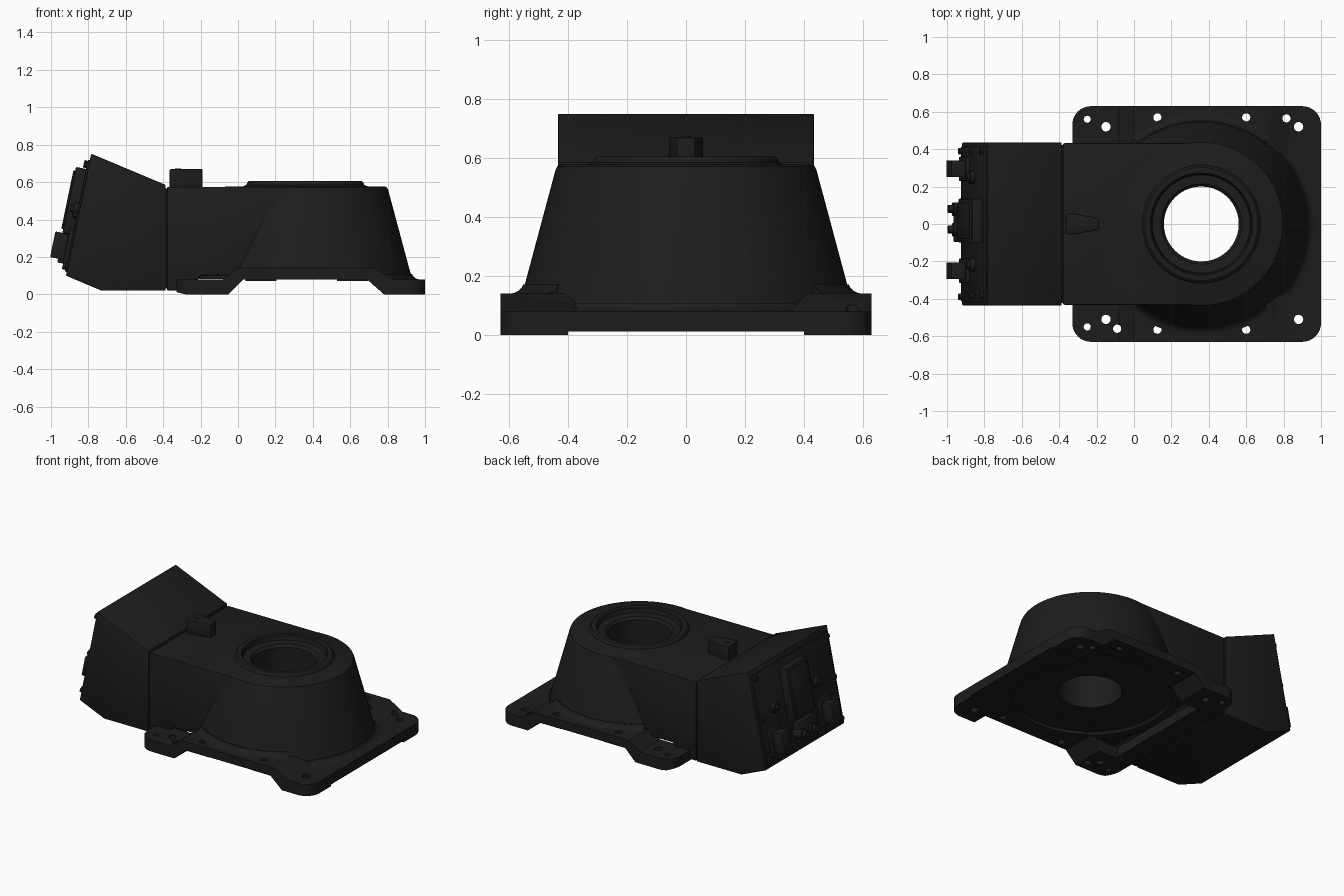
import bpy, bmesh, math
from mathutils import Vector, Matrix

if "Cube" in bpy.data.objects:
    bpy.data.objects.remove(bpy.data.objects["Cube"])

black = bpy.data.materials.new("black_paint")
black.diffuse_color = (0.012, 0.012, 0.012, 1)
black.use_nodes = True
black.node_tree.nodes["Principled BSDF"].inputs["Base Color"].default_value = black.diffuse_color
CX = 0.36  # axis of the turret


def finish(bm, name):
    bmesh.ops.recalc_face_normals(bm, faces=bm.faces)
    me = bpy.data.meshes.new(name)
    bm.to_mesh(me)
    bm.free()
    ob = bpy.data.objects.new(name, me)
    bpy.context.collection.objects.link(ob)
    me.materials.append(black)
    return ob


def extrude(name, pts, vec):
    """Solid from a flat 3D outline pushed along vec."""
    bm = bmesh.new()
    f = bm.faces.new([bm.verts.new(p) for p in pts])
    r = bmesh.ops.extrude_face_region(bm, geom=[f], use_keep_orig=True)
    bmesh.ops.translate(bm, vec=vec, verts=[v for v in r["geom"] if isinstance(v, bmesh.types.BMVert)])
    return finish(bm, name)


def side_prism(name, xz, half, y=0):
    return extrude(name, [(x, y - half, z) for x, z in xz], (0, 2 * half, 0))


def box(name, x0, x1, y0, y1, z0, z1):
    return extrude(name, [(x0, y0, z0), (x1, y0, z0), (x1, y1, z0), (x0, y1, z0)], (0, 0, z1 - z0))


def cylinders(name, spots, z0, z1, n=24):
    bm = bmesh.new()
    for x, y, r in spots:
        bmesh.ops.create_cone(bm, cap_ends=True, segments=n, radius1=r, radius2=r, depth=z1 - z0,
                              matrix=Matrix.Translation((x, y, (z0 + z1) / 2)))
    return finish(bm, name)


def lathe(name, prof, a0=0, a1=360, n=96):
    """Revolve a closed (r, z) outline about the turret axis."""
    full = a1 - a0 == 360
    bm = bmesh.new()
    rings = []
    for i in range(n if full else n + 1):
        a = math.radians(a0 + (a1 - a0) * i / n)
        rings.append([bm.verts.new((CX + r * math.cos(a), r * math.sin(a), z)) for r, z in prof])
    for i in range(n):
        A, B = rings[i], rings[(i + 1) % len(rings)]
        for j in range(len(prof)):
            k = (j + 1) % len(prof)
            bm.faces.new((A[j], A[k], B[k], B[j]))
    if not full:
        bm.faces.new(rings[0])
        bm.faces.new(rings[-1])
    return finish(bm, name)


def boolean(ob, cutter, op="DIFFERENCE", keep=False):
    m = ob.modifiers.new("cut", "BOOLEAN")
    m.object, m.operation, m.solver = cutter, op, "EXACT"
    bpy.context.view_layer.objects.active = ob
    bpy.ops.object.modifier_apply(modifier=m.name)
    if not keep:
        bpy.data.objects.remove(cutter)


def bevel(ob, w, seg=2):
    m = ob.modifiers.new("bevel", "BEVEL")
    m.width, m.segments, m.limit_method = w, seg, "ANGLE"
    bpy.context.view_layer.objects.active = ob
    bpy.ops.object.modifier_apply(modifier=m.name)


# Stepped mounting plate with rounded corners
plate = side_prism("mounting_plate", [(-.33, .012), (-.28, 0), (-.05, 0), (.03, .08), (.69, .08), (.78, 0), (1, 0),
                                      (1, .08), (.83, .08), (.73, .14), (0, .14), (-.08, .08), (-.33, .08)], .7)
outline = []
for cx, cy, s in ((.9, .53, 0), (-.23, .53, 90), (-.23, -.53, 180), (.9, -.53, 270)):
    for i in range(9):
        a = math.radians(s + i * 11.25)
        outline.append((cx + .1 * math.cos(a), cy + .1 * math.sin(a), -.1))
boolean(plate, extrude("outline", outline, (0, 0, .5)), "INTERSECT")
boolean(plate, cylinders("cut", [(CX, 0, .5)], -.1, .3, 96))
boolean(plate, box("cut", -.2, CX, -.4, .4, -.11, .31))
boolean(plate, box("cut", -.5, 1.2, -.4, .4, -.1, .012))
holes = [(-.25, .56, .019), (-.15, .52, .025), (.125, .57, .022), (.6, .57, .022), (.815, .565, .022), (.88, .52, .025),
         (-.25, -.55, .019), (-.15, -.51, .025), (-.09, -.56, .022), (.125, -.565, .022), (.6, -.565, .022),
         (.88, -.51, .025)]
boolean(plate, cylinders("cut", holes, -.1, .3))

# Machined pads under the raised edges
for s in (-1, 1):
    for x in (.04, .53):
        y0, y1 = sorted((s * .54, s * .615))
        pad = box("underside_pad", x, x + .165, y0, y1, .07, .085)
        boolean(pad, cylinders("cut", holes, -.1, .3))

# Conical turret with raised rim and through hole
lathe("turret", [(.2, .1), (.2, .55), (.215, .568), (.262, .572), (.268, .6), (.274, .605), (.302, .605),
                 (.309, .6), (.315, .585), (.333, .577), (.425, .577), (.437, .571), (.443, .558),
                 (.555, .14), (.572, .082), (.52, .082), (.5, .1)])


def fillet(name, a0, a1, r, z, size):
    arc = [(r + size - size * math.cos(t), z + size - size * math.sin(t))
           for t in (i * math.pi / 16 for i in range(2, 9))]
    lathe(name, [(r - .03, z - .01), (r - .03, arc[0][1])] + arc + [(r + size, z - .01)], a0, a1, 32)


fillet("side_fillet", 52, 128, .548, .14, .05)
fillet("side_fillet", 232, 308, .548, .14, .05)
fillet("front_fillet", -50, 50, .567, .08, .045)

# Straight-sided body behind the turret
body = side_prism("body", [(-.38, .02), (-.26, .02), (-.2, .1), (CX, .1), (CX, .575), (-.38, .575)], .432)
bevel(body, .008)
boolean(body, cylinders("cut", [(CX, 0, .325)], -.1, .8, 96))
box("seam_neck", -.4, -.37, -.422, .422, .03, .565)

# Rear connection box with slanted back
rear = side_prism("rear_box", [(-.387, .585), (-.785, .752), (-.92, .1), (-.73, .02), (-.387, .02)], .435)
bevel(rear, .006)

# Parts on the slanted back: s runs up the face, h stands out from it
P0 = Vector((-.92, 0, .1))
T = Vector((.135, 0, .652)).normalized()
N = Vector((-T.z, 0, T.x))


def rear_part(name, y0, y1, s0, s1, h, h0=-.01, bev=.006):
    p = [P0 + T * s + N * h0 + Vector((0, y, 0)) for s, y in ((s0, y0), (s1, y0), (s1, y1), (s0, y1))]
    bevel(extrude(name, p, N * (h - h0)), bev)


def rear_knob(name, y, s, r, h, n=16):
    bm = bmesh.new()
    m = Matrix.Translation(P0 + T * s + N * (h / 2 - .005) + Vector((0, y, 0))) @ N.to_track_quat("Z", "Y").to_matrix().to_4x4()
    bmesh.ops.create_cone(bm, cap_ends=True, segments=n, radius1=r, radius2=r, depth=h + .01, matrix=m)
    finish(bm, name)


rear_part("back_cover", -.415, .415, .02, .63, .01)
rear_part("centre_panel", -.1, .135, .22, .58, .065)
rear_part("centre_panel_face", -.08, .115, .24, .56, .075)
rear_part("lower_panel", -.095, .095, .06, .2, .06)
for y in (.295, -.25):
    rear_part("connector_base", y - .065, y + .065, .06, .25, .03)
    rear_part("connector", y - .045, y + .045, .08, .22, .103)
for y in (.08, -.03):
    rear_knob("cable_gland", y, .12, .036, .075)
    rear_knob("cable_plug", y, .12, .022, .1)
for y in (-.39, .39):
    for s in (.05, .33, .605):
        rear_knob("cover_bolt", y, s, .02, .028, 6)
for y in (-.22, .25):
    rear_knob("socket", y, .36, .035, .035)
    rear_knob("socket_cap", y, .36, .02, .05)

# Tapered lug on the top of the body
lug = extrude("top_lug", [(-.365, -.052, .56), (-.33, -.057, .56), (-.19, -.032, .56), (-.19, .032, .56),
                          (-.33, .057, .56), (-.365, .052, .56)], (0, 0, .11))
bevel(lug, .006)
cylinders("lug_screw", [(-.32, 0, .016)], .66, .674)

bpy.ops.object.select_all(action="SELECT")
bpy.context.view_layer.objects.active = body
bpy.ops.object.shade_smooth_by_angle(angle=math.radians(32))
